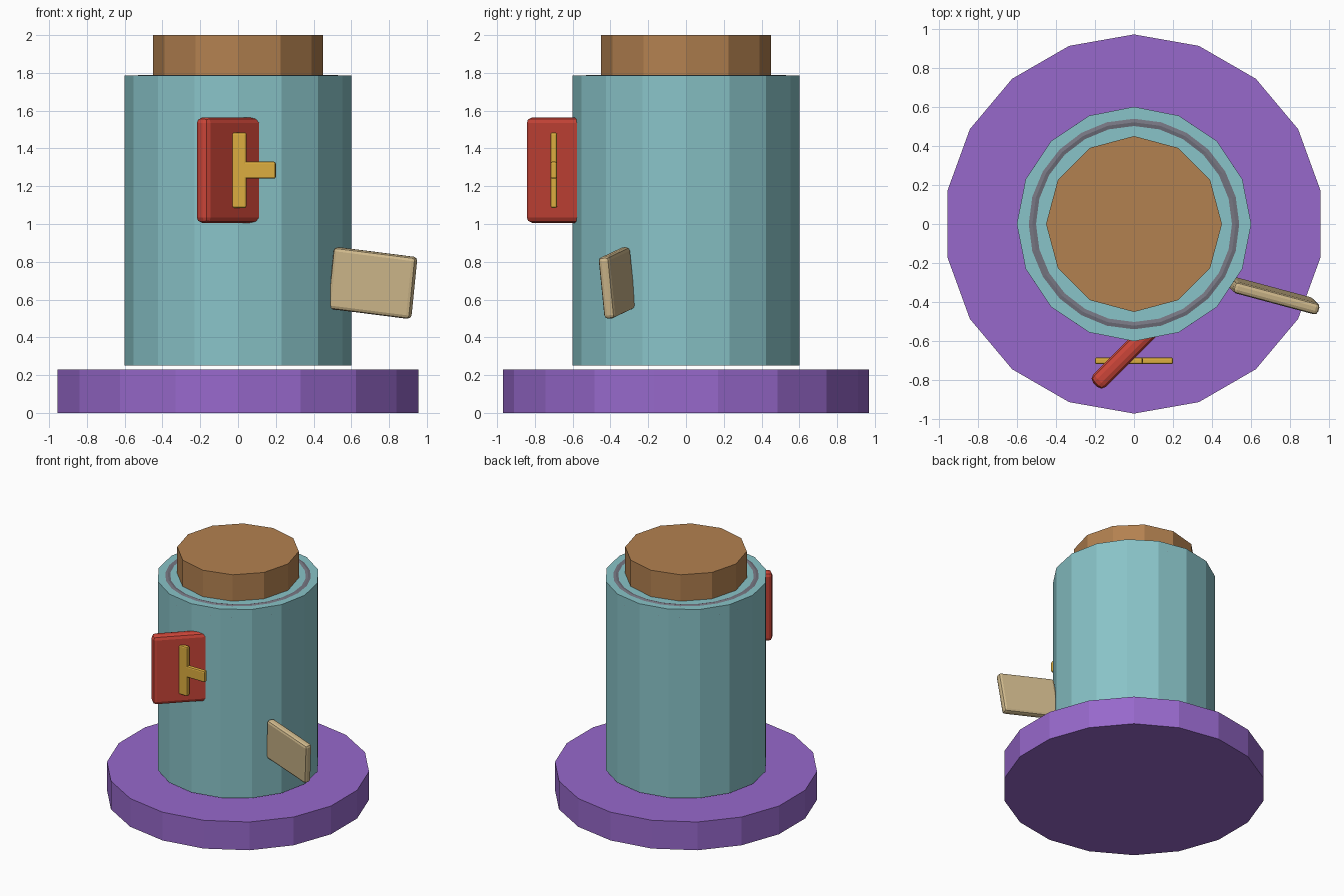
import bpy
from math import radians

if "Cube" in bpy.data.objects:
    bpy.data.objects.remove(bpy.data.objects["Cube"])


def paint(obj, name, color):
    mat = bpy.data.materials.get(name) or bpy.data.materials.new(name)
    mat.diffuse_color = (*color, 1)
    mat.use_nodes = True
    mat.node_tree.nodes["Principled BSDF"].inputs["Base Color"].default_value = mat.diffuse_color
    obj.data.materials.append(mat)


def drum(name, sides, radius, z0, z1, mat, color):
    bpy.ops.mesh.primitive_cylinder_add(vertices=sides, radius=radius, depth=z1 - z0,
                                        location=(0, 0, (z0 + z1) / 2))
    obj = bpy.context.object
    obj.name = name
    paint(obj, mat, color)


def plate(name, size, loc, rot, bevel, segments, mat, color):
    bpy.ops.mesh.primitive_cube_add(size=1, location=loc, rotation=[radians(a) for a in rot])
    obj = bpy.context.object
    obj.name = name
    obj.scale = size
    bpy.ops.object.transform_apply(location=False, rotation=False, scale=True)
    mod = obj.modifiers.new("rounded_edges", 'BEVEL')
    mod.width = bevel
    mod.segments = segments
    paint(obj, mat, color)


# Stacked faceted drums: base, body and lid
drum("base", 18, 0.97, 0, 0.23, "purple", (0.31, 0.14, 0.60))
drum("body", 16, 0.60, 0.25, 1.785, "teal", (0.25, 0.55, 0.58))
drum("lid", 12, 0.45, 1.76, 2.0, "brown", (0.45, 0.22, 0.08))

# Ring sunk into the rim of the body
bpy.ops.mesh.primitive_torus_add(major_radius=0.52, minor_radius=0.07, major_segments=24,
                                 minor_segments=12, location=(0, 0, 1.72))
ring = bpy.context.object
ring.name = "rim_ring"
paint(ring, "slate", (0.18, 0.18, 0.22))

# Red panel set diagonally into the front
plate("red_panel", (0.56, 0.09, 0.56), (0, -0.625, 1.285), (0, 0, 45), 0.03, 2,
      "red", (0.60, 0.06, 0.04))

# Cross running through the red panel
for name, size in (("cross_upright", (0.09, 0.035, 0.40)), ("cross_bar", (0.40, 0.035, 0.09))):
    plate(name, size, (0, -0.70, 1.285), (0, 0, 0), 0.01, 2, "yellow", (0.72, 0.42, 0.05))

# Tilted tan tag on the right side
plate("side_tag", (0.455, 0.06, 0.33), (0.713, -0.365, 0.688), (4, 7, -15), 0.02, 2,
      "tan", (0.62, 0.48, 0.26))
